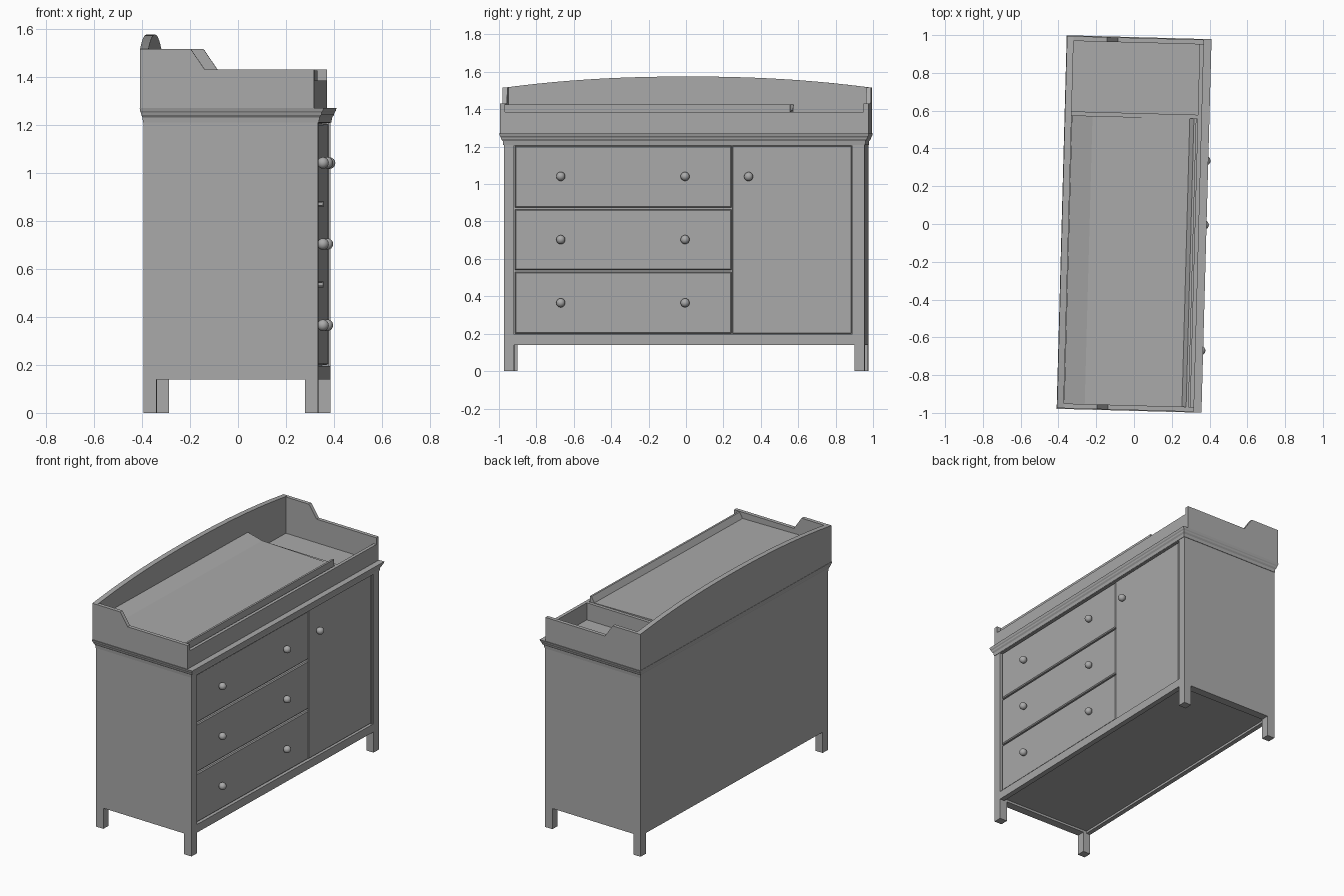
import bpy, bmesh, math
from mathutils import Matrix, Vector

cube = bpy.data.objects.get("Cube")
if cube:
    bpy.data.objects.remove(cube, do_unlink=True)

# The whole cabinet stands slightly turned about the vertical axis
TURN = Matrix.Rotation(math.radians(-1.55), 4, 'Z')

paint = bpy.data.materials.new("grey_paint")
paint.use_nodes = True
GREY = (0.4, 0.4, 0.4, 1)
paint.diffuse_color = GREY
paint.node_tree.nodes["Principled BSDF"].inputs["Base Color"].default_value = GREY


def finish(name, bm):
    bmesh.ops.recalc_face_normals(bm, faces=bm.faces)
    bm.transform(TURN)
    mesh = bpy.data.meshes.new(name)
    bm.to_mesh(mesh)
    bm.free()
    mesh.materials.append(paint)
    obj = bpy.data.objects.new(name, mesh)
    bpy.context.collection.objects.link(obj)
    return obj


def loft(name, rings):
    """Closed solid through matching rings of points."""
    bm = bmesh.new()
    loops = [[bm.verts.new(p) for p in ring] for ring in rings]
    n = len(loops[0])
    for a, b in zip(loops, loops[1:]):
        for i in range(n):
            j = (i + 1) % n
            bm.faces.new((a[i], a[j], b[j], b[i]))
    bm.faces.new(loops[0])
    bm.faces.new(loops[-1])
    return finish(name, bm)


def rect(x0, x1, y0, y1, z):
    return [(x0, y0, z), (x1, y0, z), (x1, y1, z), (x0, y1, z)]


def box(name, x0, x1, y0, y1, z0, z1):
    return loft(name, [rect(x0, x1, y0, y1, z) for z in (z0, z1)])


def prism_y(name, profile, y0, y1):
    return loft(name, [[(x, y, z) for x, z in profile] for y in (y0, y1)])


# Main levels and extents
BACK, FRONT, HALF = -0.368, 0.36, 0.965
POST, SKIRT, TOP = 0.055, 0.14, 1.22
FACE = 0.35            # drawer and door faces
SPLIT = 0.255          # between drawers and door
OPEN = HALF - POST     # half width of the front opening

# Corner posts and flush side panels
for side, s in (("right", -1), ("left", 1)):
    ya, yb = sorted((s * OPEN, s * HALF))
    box(side + "_front_post", FRONT - POST, FRONT, ya, yb, 0, TOP)
    box(side + "_back_post", BACK, BACK + POST, ya, yb, 0, TOP)
    box(side + "_panel", BACK + POST, FRONT - POST, ya, yb, SKIRT, TOP)

# Carcass between the panels
box("back_panel", BACK, BACK + 0.03, -OPEN, OPEN, SKIRT, TOP)
box("carcass", BACK + 0.03, 0.325, -OPEN, OPEN, 0.155, TOP)
box("bottom_rail", 0.325, FRONT, -OPEN, OPEN, SKIRT, 0.195)
box("top_rail", 0.325, FRONT, -OPEN, OPEN, 1.207, TOP)
box("door_stile", 0.325, FRONT - 0.006, OPEN - 0.013, OPEN, 0.195, 1.207)


# Knob: ball on a short stem
def knob(name, y, z):
    bm = bmesh.new()
    bmesh.ops.create_uvsphere(bm, u_segments=20, v_segments=12, radius=0.024,
                              matrix=Matrix.Translation((0.372, y, z)))
    bmesh.ops.create_cone(bm, cap_ends=True, segments=12, radius1=0.009,
                          radius2=0.009, depth=0.03,
                          matrix=Matrix.Translation((0.352, y, z))
                          @ Matrix.Rotation(math.pi / 2, 4, 'Y'))
    obj = finish(name, bm)
    for p in obj.data.polygons:
        p.use_smooth = len(p.vertices) < 5


# Three drawers with bevelled faces, and the door
def front_panel(name, y0, y1, z0, z1, bevel=0.006):
    loft(name, [[(x, y, z) for y, z in ((y0 + d, z0 + d), (y1 - d, z0 + d),
                                        (y1 - d, z1 - d), (y0 + d, z1 - d))]
                for x, d in ((0.325, 0), (FACE - bevel, 0), (FACE, bevel))])


for i, (z0, z1) in enumerate(((0.2, 0.53), (0.54, 0.865), (0.875, 1.204))):
    front_panel(f"drawer_{i + 1}", -OPEN + 0.004, SPLIT - 0.002, z0, z1)
    for side, y in (("right", -0.66), ("left", 0.005)):
        knob(f"drawer_{i + 1}_{side}_knob", y, 0.365 + 0.338 * i)
front_panel("door", SPLIT + 0.002, OPEN - 0.016, 0.2, 1.204, 0.003)
knob("door_knob", 0.345, 1.04)

# Stepped moulding under the tray: height, back, front and side growth
loft("moulding", [rect(BACK - b, FRONT + f, -HALF - s, HALF + s, z)
                  for z, b, f, s in ((1.21, .002, .003, .003), (1.23, .003, .006, .005),
                                     (1.24, .008, .013, .013), (1.25, .01, .015, .016),
                                     (1.256, .013, .02, .02), (1.27, .015, .024, .024))])

# Tray on top: arched back, stepped ends, low front
TB, TF, TH, WALL = -0.381, 0.344, 0.985, 0.025
STEPS = 32
arch = [(-TH, 1.265), (TH, 1.265)]
for i in range(STEPS + 1):
    t = 1 - 2 * i / STEPS
    arch.append((t * TH, 1.515 + 0.06 * (1 - abs(t) ** 2.2)))
loft("tray_back", [[(x, y, z) for y, z in arch] for x in (TB, TB + 0.035)])

end_profile = [(TB + 0.035, 1.265), (TF, 1.265), (TF, 1.43), (-0.112, 1.43),
               (-0.17, 1.515), (TB + 0.035, 1.515)]
for side, s in (("right", -1), ("left", 1)):
    prism_y("tray_" + side + "_end", end_profile, *sorted((s * TH, s * (TH - WALL))))
INNER = TH - WALL
box("tray_front", TF - 0.022, TF, -INNER, INNER, 1.265, 1.385)

# Dished changing pad and the divider beside it
pad_profile = [(TB + 0.037, 1.271), (0.315, 1.271), (0.315, 1.425), (0.302, 1.425),
               (0.28, 1.388), (-0.235, 1.398), (TB + 0.037, 1.425)]
prism_y("changing_pad", pad_profile, -INNER, 0.566)
box("divider", TB + 0.035, TF - 0.022, 0.566, 0.587, 1.268, 1.385)
